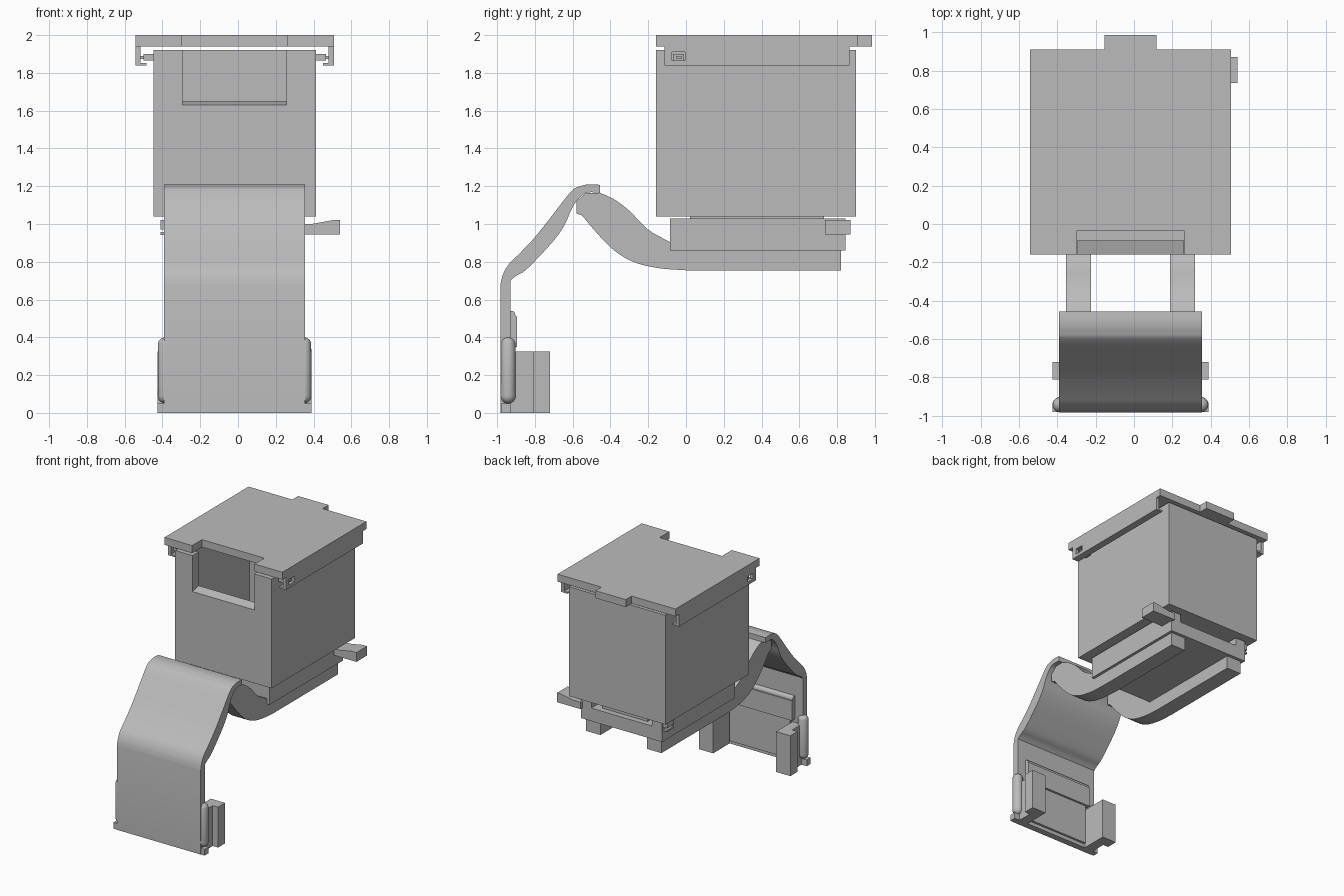
import bpy, bmesh, math

if "Cube" in bpy.data.objects:
    bpy.data.objects.remove(bpy.data.objects["Cube"])

CX = -0.018          # symmetry plane of the assembly
grey = bpy.data.materials.new("plain grey")
grey.diffuse_color = (0.5, 0.5, 0.5, 1)
grey.use_nodes = True
grey.node_tree.nodes["Principled BSDF"].inputs["Base Color"].default_value = grey.diffuse_color


def finish(name, bm):
    bmesh.ops.recalc_face_normals(bm, faces=bm.faces)
    me = bpy.data.meshes.new(name)
    bm.to_mesh(me)
    bm.free()
    me.materials.append(grey)
    ob = bpy.data.objects.new(name, me)
    bpy.context.collection.objects.link(ob)
    return ob


def extrude(name, pts, a, b, axis="x"):
    """Extrude a closed profile: (y, z) along x, (x, z) along y or (x, y) along z."""
    place = {"x": lambda p, t: (t, p[0], p[1]),
             "y": lambda p, t: (p[0], t, p[1]),
             "z": lambda p, t: (p[0], p[1], t)}[axis]
    bm = bmesh.new()
    lo = [bm.verts.new(place(p, a)) for p in pts]
    hi = [bm.verts.new(place(p, b)) for p in pts]
    bm.faces.new(lo)
    bm.faces.new(hi)
    for i in range(len(pts)):
        j = (i + 1) % len(pts)
        bm.faces.new((lo[i], lo[j], hi[j], hi[i]))
    return finish(name, bm)


def box(name, x, y, z):
    return extrude(name, [(y[0], z[0]), (y[1], z[0]), (y[1], z[1]), (y[0], z[1])], *x)


def cut(ob, *cutters):
    bpy.context.view_layer.objects.active = ob
    for c in cutters:
        m = ob.modifiers.new("cut", "BOOLEAN")
        m.operation, m.solver, m.object = "DIFFERENCE", "EXACT", c
        bpy.ops.object.modifier_apply(modifier=m.name)
        bpy.data.objects.remove(c)


def smooth(ob, angle=30):
    bpy.ops.object.select_all(action="DESELECT")
    ob.select_set(True)
    bpy.context.view_layer.objects.active = ob
    bpy.ops.object.shade_smooth_by_angle(angle=math.radians(angle))


def spline(pts, n=5):
    """Smooth curve through the points (Catmull-Rom)."""
    out = []
    p = [pts[0]] + pts + [pts[-1]]
    for i in range(1, len(p) - 2):
        for k in range(n):
            t = k / n
            out.append(tuple(0.5 * (2 * b + (c - a) * t + (2 * a - 5 * b + 4 * c - d) * t * t
                                    + (3 * b - a - 3 * c + d) * t ** 3)
                             for a, b, c, d in zip(p[i - 1], p[i], p[i + 1], p[i + 2])))
    return out + [pts[-1]]


def capsule(name, x, y, z0, z1, r):
    bm = bmesh.new()
    bmesh.ops.create_uvsphere(bm, u_segments=20, v_segments=12, radius=r)
    for v in bm.verts:
        v.co.z += (z1 - r) if v.co.z > 1e-5 else (z0 + r)
        v.co.x += x
        v.co.y += y
    smooth(finish(name, bm), 60)


def sx(s, a, b):
    return sorted((CX + s * a, CX + s * b))


# Hollow body with a front window and sloping sill
body = box("body", (CX - .43, CX + .43), (-.16, .9), (1.04, 1.92))
cut(body,
    box("cavity", (CX - .37, CX + .37), (-.085, .7), (1.1, 2)),
    extrude("window", [(-.2, 1.62), (-.16, 1.63), (-.085, 1.65), (-.05, 1.66), (-.05, 2), (-.2, 2)],
            CX - .275, CX + .275))

# Lid with front notch and rear tab
L, N, T = .525, .278, .135
extrude("lid", [(CX - L, -.16), (CX - N, -.16), (CX - N, -.035), (CX + N, -.035), (CX + N, -.16),
                (CX + L, -.16), (CX + L, .91), (CX + T, .91), (CX + T, .985), (CX - T, .985),
                (CX - T, .91), (CX - L, .91)], 1.94, 2, "z")

for s, side in ((-1, "left"), (1, "right")):
    # Hooked lid flange with latch hole, and its pin
    flange = extrude(side + "_flange", [(CX + s * a, z) for a, z in
                     ((.525, 1.94), (.525, 1.84), (.467, 1.84), (.467, 1.853), (.498, 1.853), (.498, 1.94))],
                     -.115, .865, "y")
    cut(flange, box("hole", sx(s, .48, .55), (-.075, -.005), (1.865, 1.91)))
    box(side + "_pin", sx(s, .43, .483), (-.07, -.01), (1.865, 1.9))
    box(side + "_pin_tip", sx(s, .483, .51), (-.05, -.025), (1.873, 1.89))

    # Curved support rail
    top = spline([(-.455, 1.165), (-.38, 1.13), (-.3, 1.07), (-.2, .97), (-.085, .905)])
    low = spline([(0, .755), (-.15, .767), (-.28, .80), (-.38, .86), (-.47, .95), (-.55, 1.045)])
    rail = extrude(side + "_rail", [(-.58, 1.055), (-.58, 1.12), (-.53, 1.165)] + top
                   + [(-.085, .86), (.82, .86), (.82, .755)] + low, *sx(s, .207, .337))
    smooth(rail)

    # Rounded side bumper and rear clamp on the hanging panel
    capsule(side + "_bumper", CX + s * .367, -.942, .05, .4, .04)
    box(side + "_clamp_arm", sx(s, .28, .36), (-.935, -.81), (0, .325))
    box(side + "_clamp_block", sx(s, .28, .407), (-.81, -.72), (0, .325))
    box(side + "_foot", sx(s, .36, .407), (-.98, -.93), (0, .05))

# Base plate with rear slot, and spacer under the body
plate = box("base_plate", (CX - .36, CX + .36), (-.085, .845), (.86, 1.03))
cut(plate, box("slot", (CX - .27, CX + .27), (.73, .9), (.965, 1.1)))
box("slot_tongue", (CX - .2, CX + .2), (.73, .8), (.965, .985))
box("spacer", (CX - .33, CX + .33), (.02, .73), (1.03, 1.04))

# Side lever and opposite catches
extrude("lever", [(.33, .945), (.54, .945), (.54, 1.02), (.5, 1.02), (.39, 1.0), (.33, 1.0)], .735, .87, "y")
for i, z in enumerate(((.942, .957), (.972, 1.02))):
    box("catch_%d" % i, (-.41, -.37), (.74, .83), z)

# Bent hanging panel
outer = spline([(-.455, 1.207), (-.51, 1.21), (-.56, 1.2), (-.61, 1.17), (-.72, 1.03), (-.8, .93),
                (-.88, .845), (-.94, .785), (-.97, .73), (-.982, .68)])
inner = spline([(-.93, .7), (-.9, .725), (-.85, .755), (-.77, .835), (-.69, .925), (-.64, 1.0),
                (-.61, 1.07), (-.58, 1.12), (-.53, 1.165), (-.455, 1.165)])
smooth(extrude("panel", outer + [(-.982, 0), (-.93, 0)] + inner, CX - .373, CX + .373))

# Rear details of the panel
box("crossbar", (CX - .3, CX + .3), (-.935, -.895), (.35, .51))
box("back_pad", (CX - .27, CX + .27), (-.935, -.912), (.03, .35))
ridge = [(-.935, .5), (-.905, .5), (-.903, .52), (-.91, .535), (-.92, .54), (-.935, .54)]
smooth(extrude("ridge", ridge, CX - .3, CX + .3), 40)
